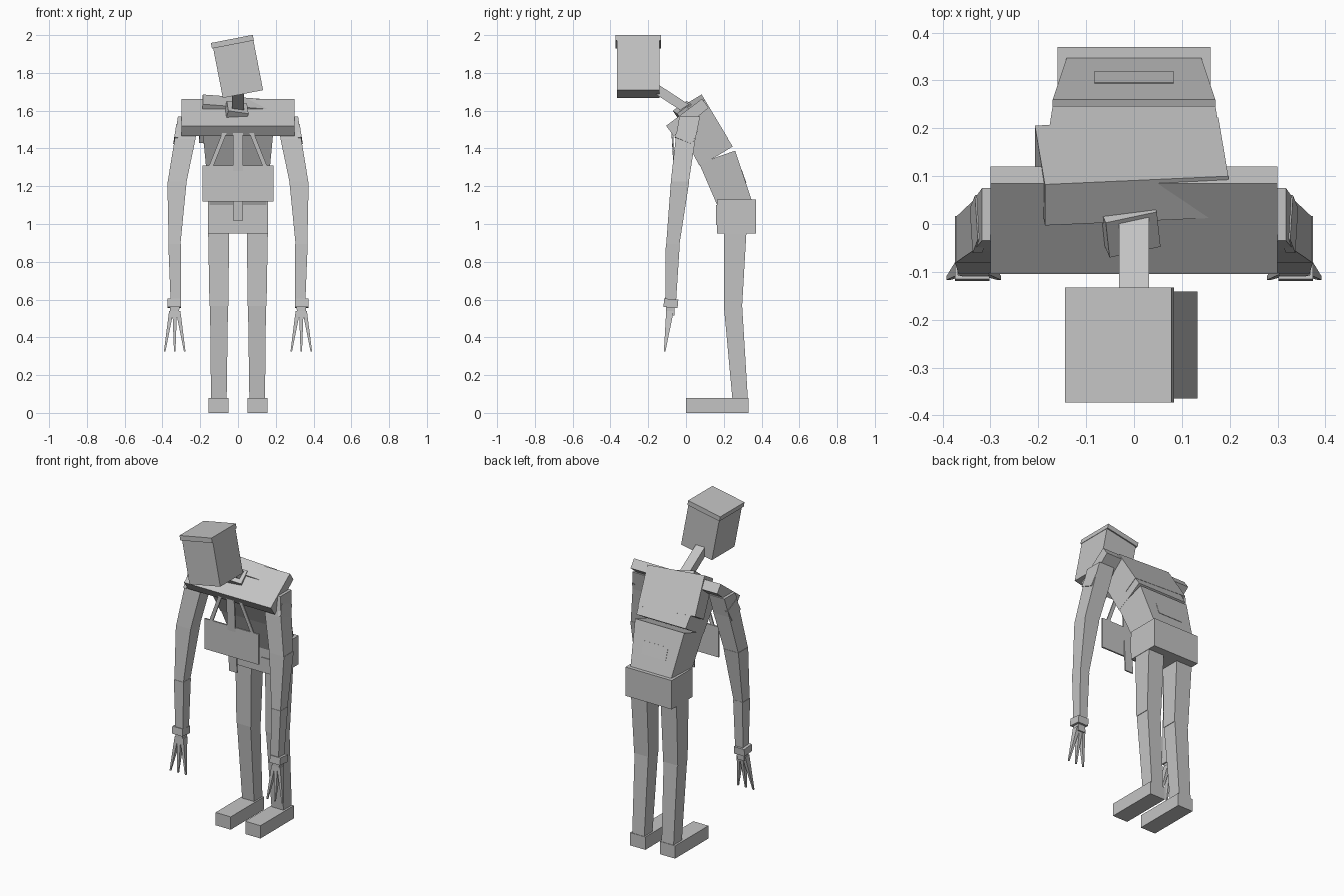
import bpy, bmesh
from math import radians
from mathutils import Vector, Matrix, Euler

cube = bpy.data.objects.get("Cube")
if cube:
    bpy.data.objects.remove(cube, do_unlink=True)

grey = bpy.data.materials.new("plain_grey")
grey.use_nodes = True
colour = (0.55, 0.55, 0.55, 1)
grey.diffuse_color = colour
grey.node_tree.nodes["Principled BSDF"].inputs["Base Color"].default_value = colour


def finish(name, bm):
    bmesh.ops.recalc_face_normals(bm, faces=bm.faces)
    mesh = bpy.data.meshes.new(name)
    bm.to_mesh(mesh)
    bm.free()
    mesh.materials.append(grey)
    obj = bpy.data.objects.new(name, mesh)
    bpy.context.collection.objects.link(obj)
    return obj


def bridge(name, rings):
    """Closed solid through a list of rings with equal point counts."""
    bm = bmesh.new()
    loops = [[bm.verts.new(p) for p in ring] for ring in rings]
    n = len(loops[0])
    for a, b in zip(loops, loops[1:]):
        for i in range(n):
            j = (i + 1) % n
            bm.faces.new((a[i], a[j], b[j], b[i]))
    bm.faces.new(loops[0])
    bm.faces.new(loops[-1])
    return finish(name, bm)


def box(name, centre, size, rot=(0, 0, 0)):
    bm = bmesh.new()
    turn = Euler([radians(a) for a in rot]).to_matrix().to_4x4()
    m = Matrix.Translation(centre) @ turn @ Matrix.Diagonal((*size, 1))
    bmesh.ops.create_cube(bm, size=1, matrix=m)
    return finish(name, bm)


def slab(name, profile):
    """Side profile of (y, z, half width) points, spanned across x."""
    return bridge(name, [[(s * h, y, z) for y, z, h in profile] for s in (-1, 1)])


def limb(name, side, sections):
    """Square limb through (x0, x1, y0, y1, z) sections on one side."""
    return bridge(name, [[(side * x0, y0, z), (side * x1, y0, z),
                          (side * x1, y1, z), (side * x0, y1, z)]
                         for x0, x1, y0, y1, z in sections])


def bar(name, start, end, width, depth):
    """Straight bar between two points."""
    a, b = Vector(start), Vector(end)
    d = b - a
    side = d.cross(Vector((0, 1, 0))).normalized() * width / 2
    up = d.cross(side).normalized() * depth / 2
    return bridge(name, [[p + side + up, p - side + up, p - side - up, p + side - up]
                         for p in (a, b)])


# Torso
slab("pelvis", [(0.165, 0.95, 0.16), (0.37, 0.95, 0.16), (0.37, 1.13, 0.16), (0.165, 1.13, 0.16)])
slab("lower_torso", [(0.165, 1.1, 0.15), (0.35, 1.12, 0.14), (0.26, 1.388, 0.17),
                     (0.165, 1.355, 0.17), (0.07, 1.32, 0.17)])
slab("chest", [(0.07, 1.31, 0.17), (0.165, 1.36, 0.17), (0.247, 1.41, 0.17),
               (0.12, 1.62, 0.19), (-0.04, 1.52, 0.19)])
slab("collar", [(-0.105, 1.52, 0.3), (-0.065, 1.465, 0.3), (0.12, 1.615, 0.3), (0.085, 1.663, 0.3)])

# Shoulder blade panel, skewed slightly across the back
back = Euler((radians(31), 0, 0)).to_matrix()
skew = back @ Matrix.Rotation(radians(5), 3, "Y")
panel = box("back_panel", (0, 0, 0), (0.385, 0.1, 0.24))
panel.data.transform(Matrix.Translation((-0.005, 0.11, 1.543)) @ skew.to_4x4())
box("back_patch", (0, 0.303, 1.25), (0.166, 0.01, 0.075), (19, 0, 0))

# Hip patches
box("hip_pouch", (0.105, 0.164, 1.02), (0.11, 0.008, 0.05))
box("hip_pouch_flap", (0.135, 0.164, 1.072), (0.05, 0.008, 0.055))

# Hanging board, straps and centre strip
box("hanging_board", (0, -0.06, 1.215), (0.375, 0.01, 0.19))
bar("centre_strip", (0, -0.075, 1.51), (0, -0.045, 1.02), 0.055, 0.008)
for s, label in ((-1, "right"), (1, "left")):
    bar(label + "_strap", (s * 0.06, -0.075, 1.51), (s * 0.145, -0.06, 1.3), 0.022, 0.008)

# Neck and head, leaning forward and tilted
bar("neck", (0, 0.02, 1.6), (0, -0.18, 1.73), 0.062, 0.05)
box("neck_ring", (-0.007, -0.01, 1.6), (0.11, 0.09, 0.045), (36, 8, 12))
box("head", (0, -0.253, 1.823), (0.217, 0.224, 0.275), (0, -11, 0))
box("head_lid", (-0.03, -0.253, 1.965), (0.226, 0.24, 0.03), (0, -11, 0))

for s, label in ((-1, "right"), (1, "left")):
    # Legs
    box(label + "_foot", (s * 0.103, 0.165, 0.04), (0.105, 0.33, 0.08))
    limb(label + "_shin", s, [(0.06, 0.143, 0.245, 0.327, 0.08), (0.053, 0.148, 0.2, 0.297, 0.57)])
    limb(label + "_thigh", s, [(0.05, 0.151, 0.2, 0.297, 0.565), (0.048, 0.158, 0.2, 0.32, 0.96)])

    # Arms
    limb(label + "_upper_arm", s, [(0.272, 0.372, -0.08, 0.015, 1.225),
                                   (0.225, 0.335, -0.055, 0.05, 1.45),
                                   (0.21, 0.318, -0.035, 0.075, 1.57)])
    limb(label + "_elbow", s, [(0.305, 0.367, -0.105, -0.035, 0.89),
                               (0.272, 0.374, -0.08, 0.017, 1.225)])
    limb(label + "_forearm", s, [(0.303, 0.357, -0.11, -0.052, 0.6),
                                 (0.303, 0.369, -0.107, -0.033, 0.895)])
    box(label + "_arm_plate", (s * 0.325, 0.0, 1.475), (0.02, 0.1, 0.075), (-22, s * -9, 0))
    box(label + "_wrist_cuff", (s * 0.338, -0.08, 0.58), (0.072, 0.075, 0.045), (-5, 0, 0))

    # Hand with three tapering fingers
    limb(label + "_palm", s, [(0.312, 0.358, -0.105, -0.062, 0.515), (0.31, 0.36, -0.105, -0.058, 0.58)])
    for i in (-1, 0, 1):
        base, tip = 0.335 + i * 0.018, 0.335 + i * 0.053
        limb(f"{label}_finger_{i + 2}", s, [
            (tip - 0.004, tip + 0.004, -0.117, -0.109, 0.325),
            (base - 0.012, base + 0.012, -0.105, -0.065, 0.54)])
